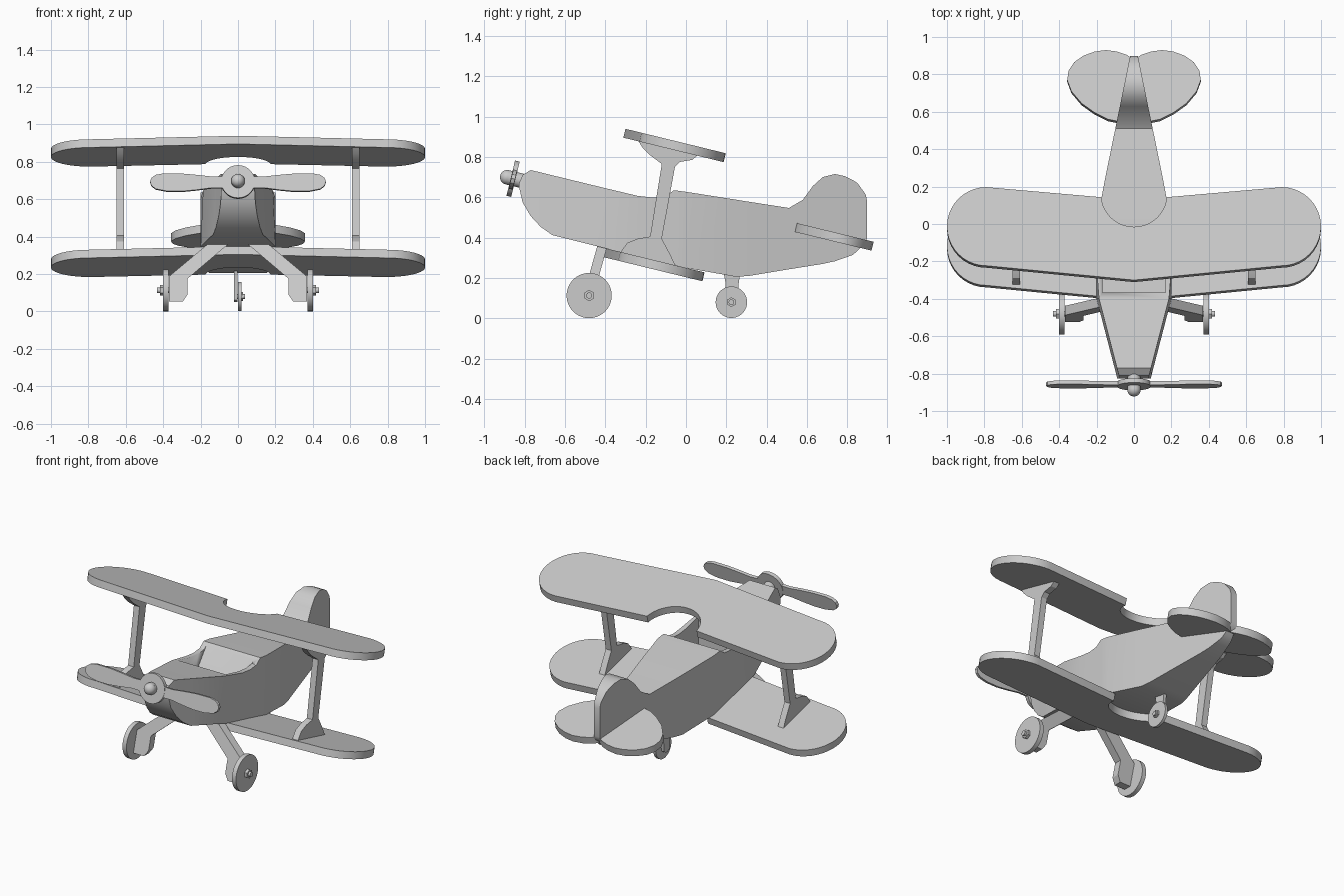
import bpy, bmesh, math
from mathutils import Vector

if "Cube" in bpy.data.objects:
    bpy.data.objects.remove(bpy.data.objects["Cube"], do_unlink=True)

grey = bpy.data.materials.new("plain_grey")
grey.use_nodes = True
grey.diffuse_color = (0.6, 0.6, 0.6, 1)
grey.node_tree.nodes["Principled BSDF"].inputs["Base Color"].default_value = (0.6, 0.6, 0.6, 1)

PITCH = math.radians(13.7)
UP = Vector((0, math.sin(PITCH), math.cos(PITCH)))       # normal of the pitched craft
AHEAD = Vector((0, -math.cos(PITCH), math.sin(PITCH)))   # its nose direction


def finish(name, bm, angle=30):
    bmesh.ops.recalc_face_normals(bm, faces=bm.faces)
    mesh = bpy.data.meshes.new(name)
    bm.to_mesh(mesh)
    bm.free()
    mesh.materials.append(grey)
    ob = bpy.data.objects.new(name, mesh)
    bpy.context.collection.objects.link(ob)
    bpy.ops.object.select_all(action='DESELECT')
    ob.select_set(True)
    bpy.context.view_layer.objects.active = ob
    bpy.ops.object.shade_smooth_by_angle(angle=math.radians(angle))
    return ob


def prism(name, points, offset):
    """Closed outline pushed along an offset vector."""
    bm = bmesh.new()
    face = bm.faces.new([bm.verts.new(p) for p in points])
    moved = bmesh.ops.extrude_face_region(bm, geom=[face])["geom"]
    verts = [g for g in moved if isinstance(g, bmesh.types.BMVert)]
    bmesh.ops.translate(bm, verts=verts, vec=Vector(offset))
    return finish(name, bm)


def cylinder(name, start, end, radius, sides=40):
    start, end = Vector(start), Vector(end)
    axis = end - start
    bm = bmesh.new()
    bmesh.ops.create_cone(bm, cap_ends=True, segments=sides, radius1=radius,
                          radius2=radius, depth=axis.length)
    bmesh.ops.rotate(bm, verts=bm.verts, matrix=axis.to_track_quat('Z', 'Y').to_matrix())
    bmesh.ops.translate(bm, verts=bm.verts, vec=(start + end) / 2)
    return finish(name, bm)


def both_sides(half):
    """Mirror a half outline that starts and ends on the centre line."""
    return half + [(-x, y) for x, y in reversed(half[1:-1])]


def plate(name, outline, height, thickness=0.045, shift=0):
    """Pitched flat plate; height is that of its top at y = 0."""
    points = [(x, y + shift, height - math.tan(PITCH) * (y + shift)) for x, y in outline]
    return prism(name, points, -UP * thickness)


# Fuselage with fin: stations of y, top, bottom
stations = [
    (-.827, .67, .65), (-.81, .71, .575), (-.77, .735, .507), (-.72, .723, .453),
    (-.663, .709, .413), (-.4, .645, .347), (-.24, .607, .309), (-.16, .598, .29),
    (-.1, .605, .275), (-.06, .635, .265), (0, .627, .25), (.248, .588, .206),
    (.31, .578, .21), (.51, .547, .243), (.579, .587, .254), (.629, .656, .262),
    (.678, .70, .27), (.738, .715, .283), (.787, .705, .30), (.827, .685, .314),
    (.85, .67, .335), (.89, .615, .374), (.898, .58, .40)]


def half_width(y):
    if y < -.4:
        return .2 + (y + .4) * .26
    return min(.2, .204 - .204 * y)


bm = bmesh.new()
rings = []
for y, top, bottom in stations:
    w = half_width(y)
    lean = .013 if y < -.3 else 0
    rings.append([bm.verts.new(p) for p in (
        (-w, y, bottom), (w, y, bottom), (w - lean, y, top), (lean - w, y, top))])
for a, b in zip(rings, rings[1:]):
    for i in range(4):
        j = (i + 1) % 4
        bm.faces.new((a[i], a[j], b[j], b[i]))
bm.faces.new(rings[0])
bm.faces.new(rings[-1])
fuselage = finish("fuselage", bm)

# Open cockpit
cockpit = [(-.365, .9), (-.365, .46), (-.22, .44), (-.065, .64), (-.065, .9)]
cutter = prism("cockpit_cutter", [(-.168, y, z) for y, z in cockpit], (.336, 0, 0))
cutter.hide_render = True
cutter.hide_set(True)
cut = fuselage.modifiers.new("cockpit", 'BOOLEAN')
cut.operation = 'DIFFERENCE'
cut.solver = 'EXACT'
cut.object = cutter

# Wings: swept front edge, round tips, round notch at the back
tip = [(.79 + .21 * math.cos(a), -.013 + .21 * math.sin(a))
       for a in (math.radians(-90 + 9 * i) for i in range(21))]
notch = [(.175 * math.cos(a), .155 - .17 * math.sin(a))
         for a in (math.radians(4 + 86 * i / 10) for i in range(11))]
notch[-1] = (0, notch[-1][1])
wing = both_sides([(0, -.3)] + tip + notch)
plate("upper_wing", wing, .866)
plate("lower_wing", wing, .25, shift=-.105)

# Tailplane
lobe = [(0, .545), (.08, .548), (.14, .56), (.21, .595), (.28, .645), (.335, .71), (.357, .77),
        (.35, .82), (.32, .865), (.27, .9), (.21, .922), (.15, .93), (.09, .922), (.04, .905), (0, .88)]
plate("tailplane", both_sides(lobe), .606)

# Wing struts with flared ends
strut = [(-.24, .885), (-.215, .845), (-.18, .81), (-.12, .765), (-.178, .405), (-.24, .395),
         (-.29, .375), (-.327, .325), (-.05, .255), (-.075, .31), (-.12, .395), (-.055, .75),
         (-.03, .775), (.03, .785), (.06, .81)]
# Main gear leg seen from the front: x, z
leg = [(.04, .37), (.15, .37), (.37, .187), (.37, .053), (.295, .053), (.27, .09), (.27, .175)]

for side, s in (("left", 1), ("right", -1)):
    prism(side + "_strut", [(s * .61, y, z) for y, z in strut], (s * .04, 0, 0))
    prism(side + "_gear_leg", [(s * x, -.54 + .28 * z, z) for x, z in leg], (0, .05, 0))
    for part, x0, x1, r, n in (("wheel", .372, .4, .112, 40), ("hub", .4, .418, .028, 6),
                               ("axle", .34, .432, .015, 16)):
        cylinder(f"{side}_{part}", (s * x0, -.48, .113), (s * x1, -.48, .113), r, n)

# Tail wheel and its bracket
bracket = [(.185, .235), (.27, .235), (.262, .18), (.25, .06), (.235, .05), (.215, .05),
           (.2, .06), (.195, .18)]
prism("tail_bracket", [(-.022, y, z) for y, z in bracket], (.02, 0, 0))
for part, x0, x1, r, n in (("wheel", 0, .018, .078, 40), ("hub", .018, .028, .024, 6),
                           ("axle", -.01, .037, .014, 16)):
    cylinder("tail_" + part, (x0, .225, .08), (x1, .225, .08), r, n)

# Propeller, hub and spinner
centre = Vector((0, -.857, .692))
blade = [(.05, .03), (.14, .028), (.22, .037), (.3, .044), (.4, .045), (.44, .037), (.463, .02),
         (.47, 0), (.463, -.022), (.44, -.04), (.38, -.052), (.3, -.053), (.22, -.045),
         (.14, -.034), (.05, -.035)]
for side, s in (("left", 1), ("right", -1)):
    prism(side + "_blade", [centre + UP * u + Vector((s * x, 0, 0)) - AHEAD * .01
                            for x, u in blade], AHEAD * .02)
cylinder("propeller_hub", centre - AHEAD * .012, centre + AHEAD * .012, .09)
cylinder("propeller_shaft", centre - AHEAD * .06, centre + AHEAD * .03, .036)
bm = bmesh.new()
bmesh.ops.create_uvsphere(bm, u_segments=32, v_segments=16, radius=.036)
bmesh.ops.translate(bm, verts=bm.verts, vec=centre + AHEAD * .03)
finish("spinner", bm)
